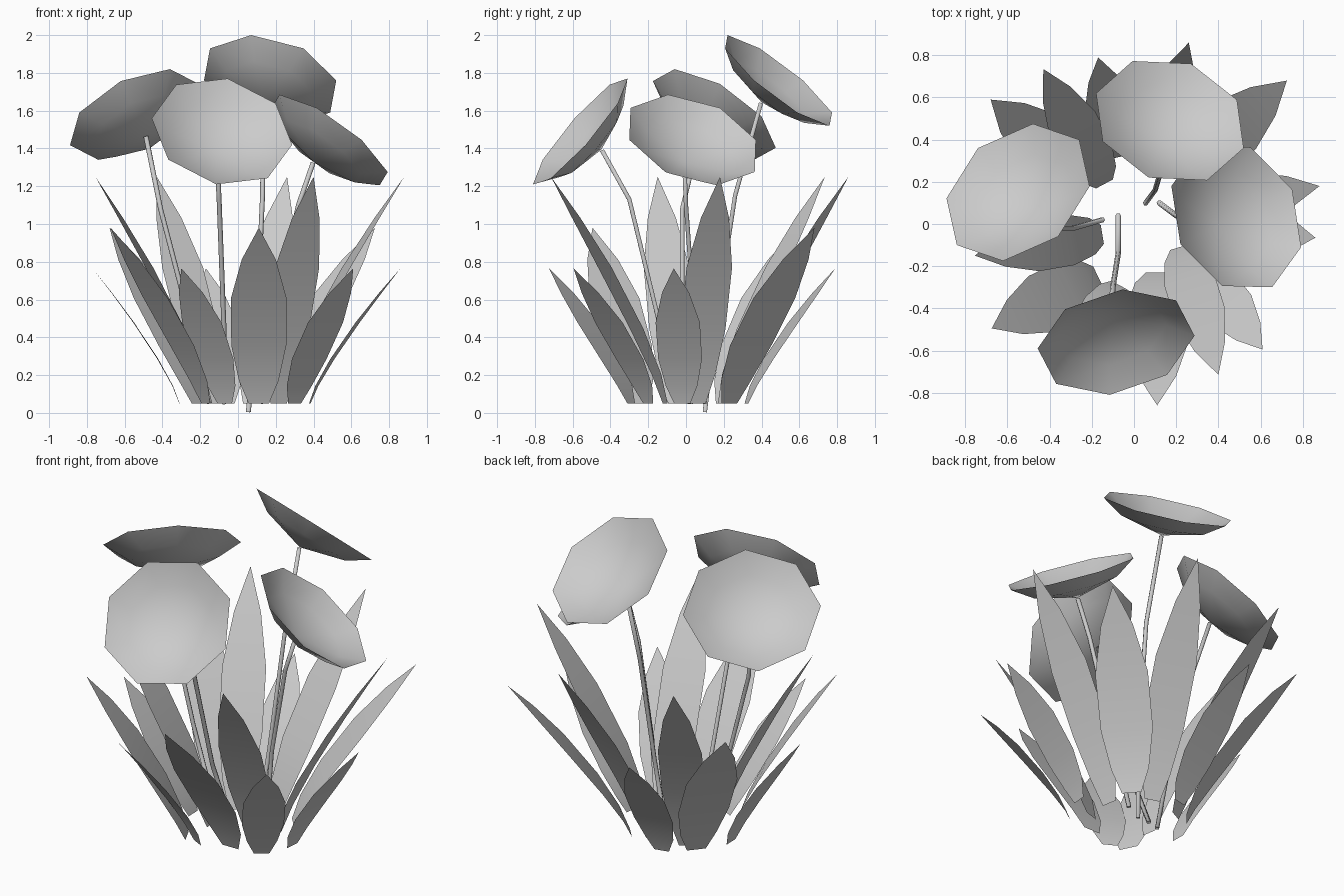
import bpy, math
from mathutils import Vector

if "Cube" in bpy.data.objects:
    bpy.data.objects.remove(bpy.data.objects["Cube"])


def add_mesh(name, verts, faces):
    me = bpy.data.meshes.new(name)
    me.from_pydata([tuple(v) for v in verts], [], faces)
    me.polygons.foreach_set("use_smooth", [True] * len(me.polygons))
    me.update()
    ob = bpy.data.objects.new(name, me)
    bpy.context.collection.objects.link(ob)
    return ob


# Flower head: shallow eight-sided bowl, from rim centre and two rim half-axes
def flower_head(name, centre, u, w, depth=0.15, sides=8):
    c, u, w = Vector(centre), Vector(u), Vector(w)
    n = u.cross(w).normalized()
    if n.z < 0:
        n, w = -n, -w
    apex = c - n * depth
    verts = []
    for scale, d in ((1.0, 0.0), (0.68, 0.08)):
        for i in range(sides):
            a = 2 * math.pi * i / sides
            verts.append(c + (u * math.cos(a) + w * math.sin(a)) * scale - n * d)
    verts.append(apex)
    faces = []
    for i in range(sides):
        j = (i + 1) % sides
        faces.append((i, sides + i, sides + j, j))
        faces.append((sides + i, 2 * sides, sides + j))
    add_mesh(name, verts, faces)
    return apex - n * 0.005


# Stem: thin tube swept along a bent path
def stem(name, path, radius=0.013, sides=6):
    verts, faces = [], []
    for k, p in enumerate(path):
        t = (path[min(k + 1, len(path) - 1)] - path[max(k - 1, 0)]).normalized()
        a = t.cross(Vector((0, 1, 0))).normalized()
        b = t.cross(a)
        for i in range(sides):
            th = 2 * math.pi * i / sides
            verts.append(p + (a * math.cos(th) + b * math.sin(th)) * radius)
    for k in range(len(path) - 1):
        for i in range(sides):
            j = (i + 1) % sides
            faces.append((k * sides + i, k * sides + j,
                          (k + 1) * sides + j, (k + 1) * sides + i))
    faces.append(tuple(range(sides)))
    faces.append(tuple(range(len(verts) - sides, len(verts))))
    add_mesh(name, verts, faces)


# Leaf: pointed strip arching outward from base to tip
LEAF_PROFILE = ((0, 0.36), (0.13, 0.7), (0.33, 0.97), (0.6, 0.98), (0.82, 0.6))


def leaf(name, base, tip, height, width):
    b, t = Vector((*base, 0)), Vector((*tip, 0))
    side = (t - b).cross(Vector((0, 0, 1))).normalized()
    verts, faces = [], []
    for s, f in LEAF_PROFILE:
        p = b.lerp(t, s ** 1.25)
        p.z = 0.05 + (height - 0.05) * s
        verts += [p - side * width * f / 2, p + side * width * f / 2]
    verts.append(Vector((*tip, height)))
    n = len(LEAF_PROFILE) - 1
    for k in range(n):
        faces.append((2 * k, 2 * k + 1, 2 * k + 3, 2 * k + 2))
    faces.append((2 * n, 2 * n + 1, 2 * n + 2))
    add_mesh(name, verts, faces)


# Flowers: rim centre, two rim half-axes, stem points below the head
flowers = {
    "front": ((-.085, -.56, 1.49), (.03, .25, .28), (.372, .03, -.07),
              [(-.075, .04, .05), (-.075, -.14, .47), (-.1, -.3, 1.13)]),
    "left": ((-.55, .15, 1.58), (.19, -.21, .24), (-.29, -.25, .01),
             [(-.15, .02, .05), (-.29, -.02, .62), (-.41, -.02, 1.08)]),
    "back": ((.17, .49, 1.76), (-.1, -.27, .24), (.35, -.13, 0),
             [(.055, .1, .005), (.1, .16, .5), (.13, .26, 1.15)]),
    "right": ((.485, .035, 1.445), (-.265, -.13, .24), (.17, -.335, 0),
              [(.12, .1, .05), (.2, .04, .55), (.32, .0, 1.1)]),
}
for key, (c, u, w, pts) in flowers.items():
    apex = flower_head(key + "_flower_head", c, u, w)
    stem(key + "_stem", [Vector(p) for p in pts] + [apex])

# Leaves in three height groups: (base xy, tip xy)
leaf_groups = {
    "tall_leaf": (1.25, 0.25, [
        ((.215, -.11), (.40, -.715)), ((.23, .06), (.88, .18)),
        ((.07, .24), (.26, .86)), ((-.14, .19), (-.43, .735)),
        ((-.15, -.05), (-.755, -.15))]),
    "middle_leaf": (0.98, 0.30, [
        ((.11, -.23), (.11, -.86)), ((-.17, -.25), (-.675, -.495)),
        ((.21, .23), (.725, .68)), ((-.21, .2), (-.68, .59))]),
    "short_leaf": (0.765, 0.24, [
        ((.38, -.02), (.86, -.065)), ((.3, -.2), (.61, -.595)),
        ((-.07, -.29), (-.3, -.725)), ((-.31, .01), (-.77, 0)),
        ((-.06, .32), (-.17, .79))]),
}
for name, (height, width, spots) in leaf_groups.items():
    for i, (base, tip) in enumerate(spots):
        leaf(f"{name}_{i + 1}", base, tip, height, width)
